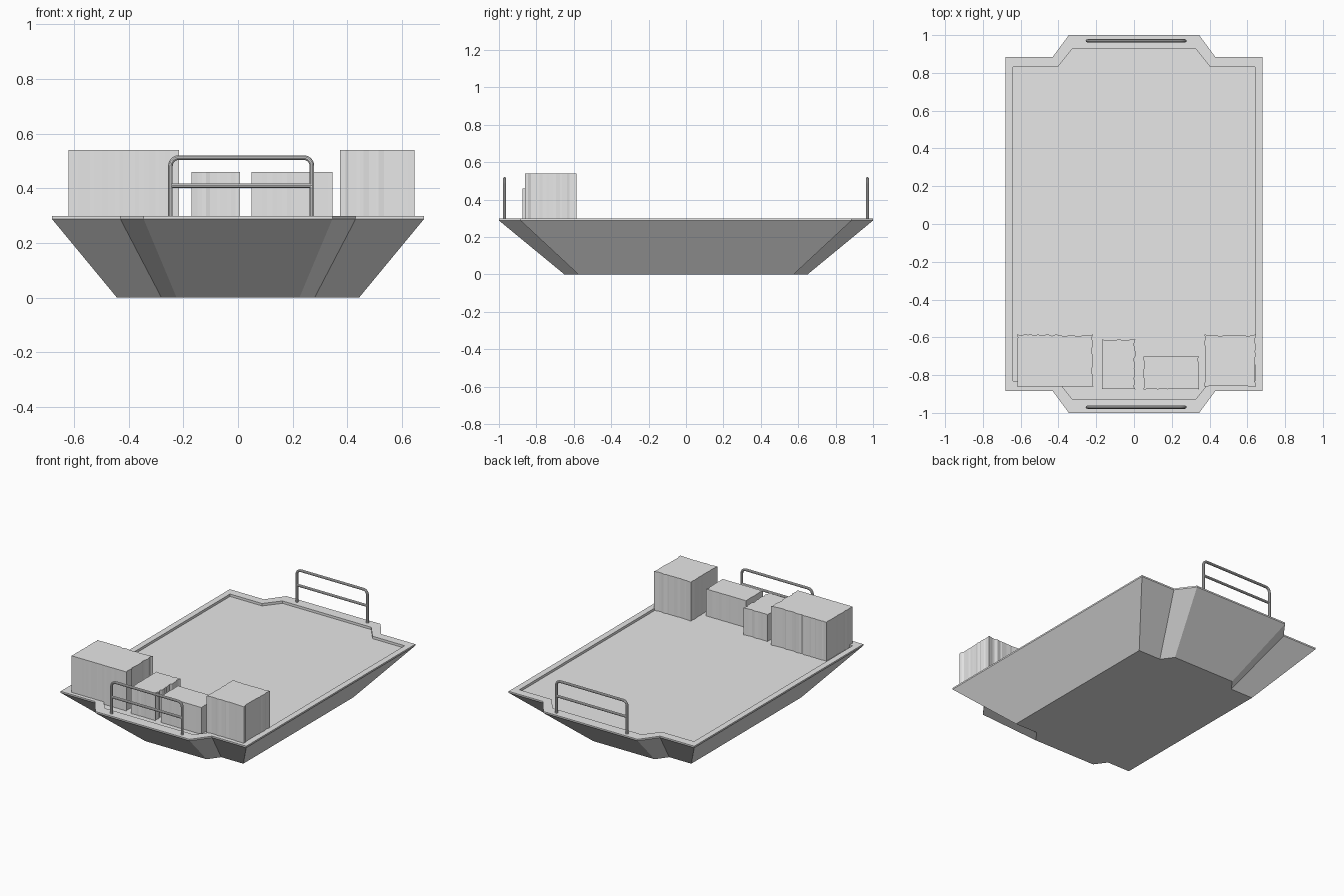
import bpy, bmesh, math, random
from mathutils import Vector

random.seed(4)
cube = bpy.data.objects.get("Cube")
if cube:
    bpy.data.objects.remove(cube, do_unlink=True)

grey = bpy.data.materials.new("plain grey")
grey.use_nodes = True
grey.diffuse_color = (0.8, 0.8, 0.8, 1)
grey.node_tree.nodes["Principled BSDF"].inputs["Base Color"].default_value = (0.8, 0.8, 0.8, 1)


def loft(name, rings):
    """Closed solid through a list of equal-length rings of points."""
    bm = bmesh.new()
    loops = [[bm.verts.new(p) for p in ring] for ring in rings]
    n = len(loops[0])
    for a, b in zip(loops, loops[1:]):
        for i in range(n):
            j = (i + 1) % n
            bm.faces.new((a[i], a[j], b[j], b[i]))
    bm.faces.new(loops[0][::-1])
    bm.faces.new(loops[-1])
    bmesh.ops.recalc_face_normals(bm, faces=bm.faces)
    mesh = bpy.data.meshes.new(name)
    bm.to_mesh(mesh)
    bm.free()
    mesh.materials.append(grey)
    obj = bpy.data.objects.new(name, mesh)
    bpy.context.collection.objects.link(obj)
    return obj


def outline(corners, z, scale=1.0):
    """Mirror one quarter of the deck outline into a full ring."""
    right = corners[::-1] + [(x, -y) for x, y in corners]
    ring = right + [(-x, y) for x, y in right[::-1]]
    return [(x * scale, y * scale, z) for x, y in ring]


# Hull with sloping sides, thin raised rim and sunken deck
outer = [(0.68, 0.885), (0.43, 0.885), (0.345, 1.0)]
inner = [(0.64, 0.83), (0.405, 0.83), (0.325, 0.93)]
deck_z = 0.282
loft("hull", [outline(outer, 0, 0.65), outline(outer, 0.288), outline(outer, 0.298),
              outline(inner, 0.298), outline(inner, deck_z)])


def cargo(name, x0, x1, y0, y1, top, depths):
    """Box with irregular upright folds; depths are for front, left, back, right."""
    corners = [Vector(c) for c in ((x0, y0), (x1, y0), (x1, y1), (x0, y1))]
    ring = []
    for i, depth in enumerate(depths):
        a, b = corners[i], corners[(i + 1) % 4]
        along = (b - a).normalized()
        inward = Vector((-along.y, along.x))
        ring.append(a)
        folds = round((b - a).length / 0.018)
        for k in range(1, folds):
            t = (k + random.uniform(-0.3, 0.3)) / folds
            ring.append(a.lerp(b, t) + inward * depth * random.random())
    loft(name, [[(p.x, p.y, z) for p in ring] for z in (deck_z, top)])


# Row of cargo stacks along the front
cargo("wide_cargo", -0.62, -0.215, -0.86, -0.585, 0.54, (0.001, 0.014, 0.008, 0.005))
cargo("narrow_cargo", -0.17, 0.007, -0.875, -0.61, 0.46, (0.005, 0.009, 0.010, 0.004))
cargo("low_cargo", 0.05, 0.345, -0.875, -0.70, 0.46, (0.001, 0.010, 0.002, 0.004))
cargo("square_cargo", 0.373, 0.645, -0.86, -0.585, 0.54, (0.005, 0.008, 0.008, 0.005))


def tube(name, points, radius=0.0085):
    curve = bpy.data.curves.new(name, "CURVE")
    curve.dimensions = "3D"
    curve.bevel_depth = radius
    curve.bevel_resolution = 3
    curve.use_fill_caps = True
    spline = curve.splines.new("POLY")
    spline.points.add(len(points) - 1)
    for sp, p in zip(spline.points, points):
        sp.co = (*p, 1)
    curve.materials.append(grey)
    obj = bpy.data.objects.new(name, curve)
    bpy.context.collection.objects.link(obj)
    bpy.ops.object.select_all(action="DESELECT")
    obj.select_set(True)
    bpy.context.view_layer.objects.active = obj
    bpy.ops.object.convert(target="MESH")
    bpy.ops.object.shade_smooth_by_angle()


# Guard rails at both ends: bent hoop and a middle bar
left, right, rail_top, bend = -0.247, 0.27, 0.512, 0.03
for end, y in (("front", -0.97), ("back", 0.97)):
    hoop = [(left, y, 0.29)]
    for cx, start in ((left + bend, math.pi), (right - bend, math.pi / 2)):
        for k in range(7):
            a = start - k * math.pi / 12
            hoop.append((cx + bend * math.cos(a), y, rail_top - bend + bend * math.sin(a)))
    hoop.append((right, y, 0.29))
    tube(end + "_rail_hoop", hoop)
    tube(end + "_rail_bar", [(left, y, 0.41), (right, y, 0.41)])
